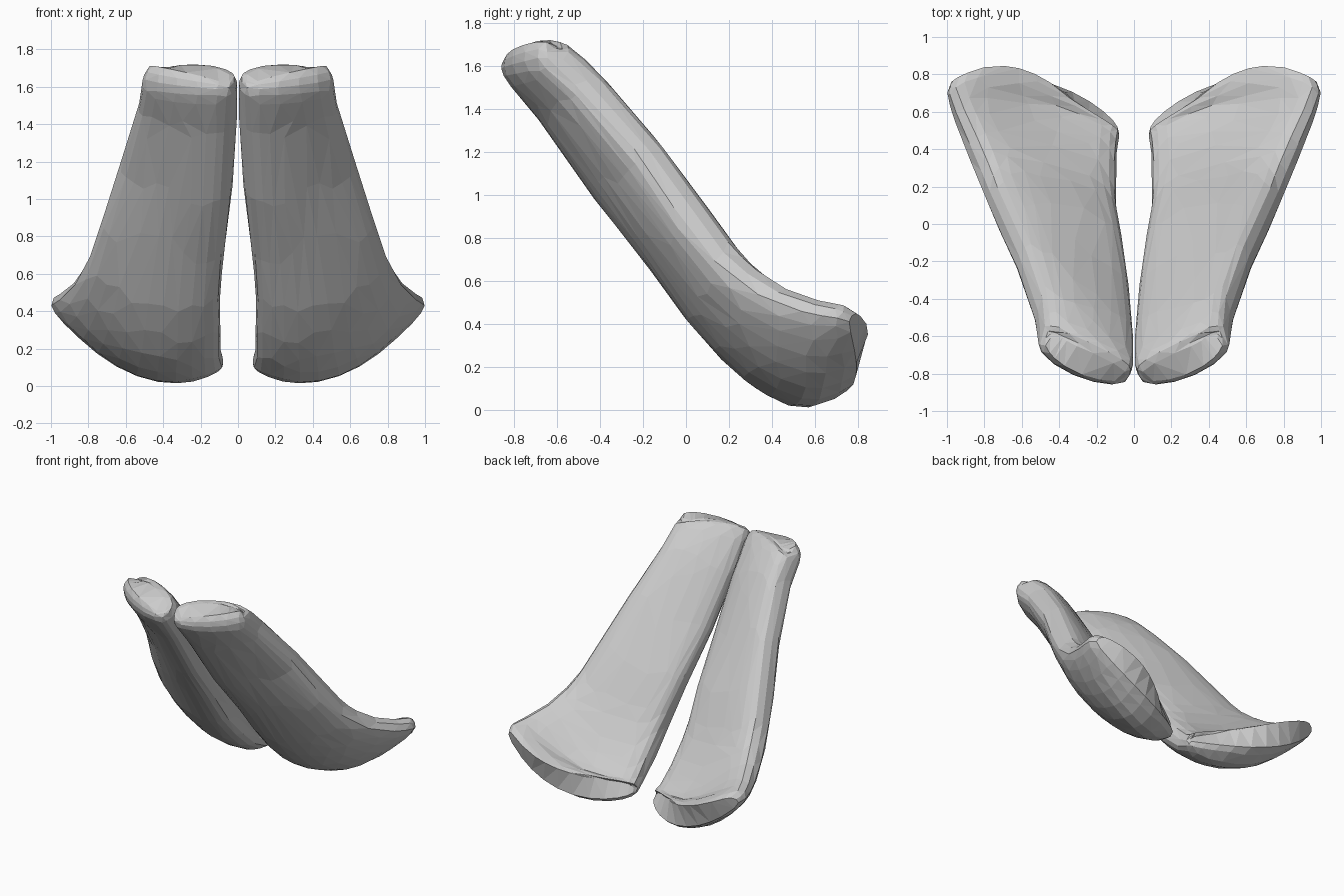
import bpy, bmesh, math
from mathutils import Vector

cube = bpy.data.objects.get("Cube")
if cube:
    bpy.data.objects.remove(cube)

mat = bpy.data.materials.new("pale grey")
mat.use_nodes = True
GREY = (0.6, 0.6, 0.6, 1)
mat.diffuse_color = GREY
mat.node_tree.nodes["Principled BSDF"].inputs["Base Color"].default_value = GREY

# Stations from top to flared foot:
# inner edge, middle, outer edge, half thickness, backward lean of the section
STATIONS = [
    ((.05, -.81, 1.645), (.27, -.74, 1.70), (.46, -.62, 1.70), .065, 0),
    ((.015, -.79, 1.60), (.26, -.71, 1.635), (.50, -.59, 1.64), .125, 0),
    ((.02, -.62, 1.38), (.28, -.53, 1.44), (.52, -.44, 1.51), .135, 0),
    ((.04, -.38, 1.05), (.32, -.28, 1.105), (.61, -.18, 1.22), .14, 0),
    ((.07, -.12, .75), (.39, -.035, .785), (.71, .03, .92), .15, 0),
    ((.095, .08, .50), (.44, .18, .48), (.79, .22, .69), .145, 0),
    ((.095, .27, .30), (.47, .38, .27), (.87, .41, .56), .135, .1),
    ((.09, .40, .18), (.50, .57, .165), (.94, .57, .50), .125, .3),
    ((.08, .47, .14), (.52, .71, .18), (.985, .70, .47), .115, .5),
    ((.10, .51, .14), (.54, .79, .205), (.965, .77, .44), .085, .5),
]
STEPS, AROUND = 4, 28


def spline(a, b, c, d, t):
    return 0.5 * (2 * b + (c - a) * t + (2 * a - 5 * b + 4 * c - d) * t * t
                  + (3 * b - a - 3 * c + d) * t ** 3)


def station(s):
    """Smoothly interpolated station at position s along the bone."""
    last = len(STATIONS) - 1
    i = min(int(s), last - 1)
    four = [STATIONS[max(0, min(last, i + k))] for k in (-1, 0, 1, 2)]
    pts = [spline(*[Vector(f[j]) for f in four], s - i) for j in range(3)]
    return pts, [spline(*[f[j] for f in four], s - i) for j in (3, 4)]


def centre(s, u):
    (inner, mid, outer), _ = station(s)
    return (inner * (1 - u) * (1 - 2 * u) + mid * 4 * u * (1 - u)
            + outer * u * (2 * u - 1))


def surface_point(s, angle):
    """Point on the rounded cross-section, pushed off the centre sheet."""
    last = len(STATIONS) - 1
    u = 0.5 - 0.5 * math.cos(angle)
    along = centre(min(s + .4, last), u) - centre(max(s - .4, 0), u)
    across = centre(s, min(u + .05, 1)) - centre(s, max(u - .05, 0))
    thickness, lean = station(s)[1]
    normal = across.cross(along).normalized() + along.normalized() * lean
    swell = math.copysign(abs(math.sin(angle)) ** 0.62, math.sin(angle))
    return centre(s, u) + normal.normalized() * thickness * swell


def build_bone(name, side):
    bm = bmesh.new()
    rings = []
    for k in range((len(STATIONS) - 1) * STEPS + 1):
        ring = []
        for j in range(AROUND):
            p = surface_point(k / STEPS, 2 * math.pi * j / AROUND)
            ring.append(bm.verts.new((side * p.x, p.y, max(p.z, 0))))
        rings.append(ring)
    for a, b in zip(rings, rings[1:]):
        for j in range(AROUND):
            n = (j + 1) % AROUND
            bm.faces.new((a[j], a[n], b[n], b[j]))
    # End caps, laced from the back face to the front face
    for ring in (rings[0], rings[-1]):
        for j in range(AROUND // 2):
            corners = (ring[j], ring[j + 1], ring[AROUND - j - 1], ring[-j])
            bm.faces.new(list(dict.fromkeys(corners)))
    bmesh.ops.triangulate(bm, faces=bm.faces[:])
    bmesh.ops.recalc_face_normals(bm, faces=bm.faces[:])
    mesh = bpy.data.meshes.new(name)
    bm.to_mesh(mesh)
    bm.free()
    mesh.materials.append(mat)
    obj = bpy.data.objects.new(name, mesh)
    bpy.context.collection.objects.link(obj)
    # Irregular flat facets
    facets = obj.modifiers.new("facets", 'DECIMATE')
    facets.ratio = 0.3


build_bone("left_bone", 1)
build_bone("right_bone", -1)
